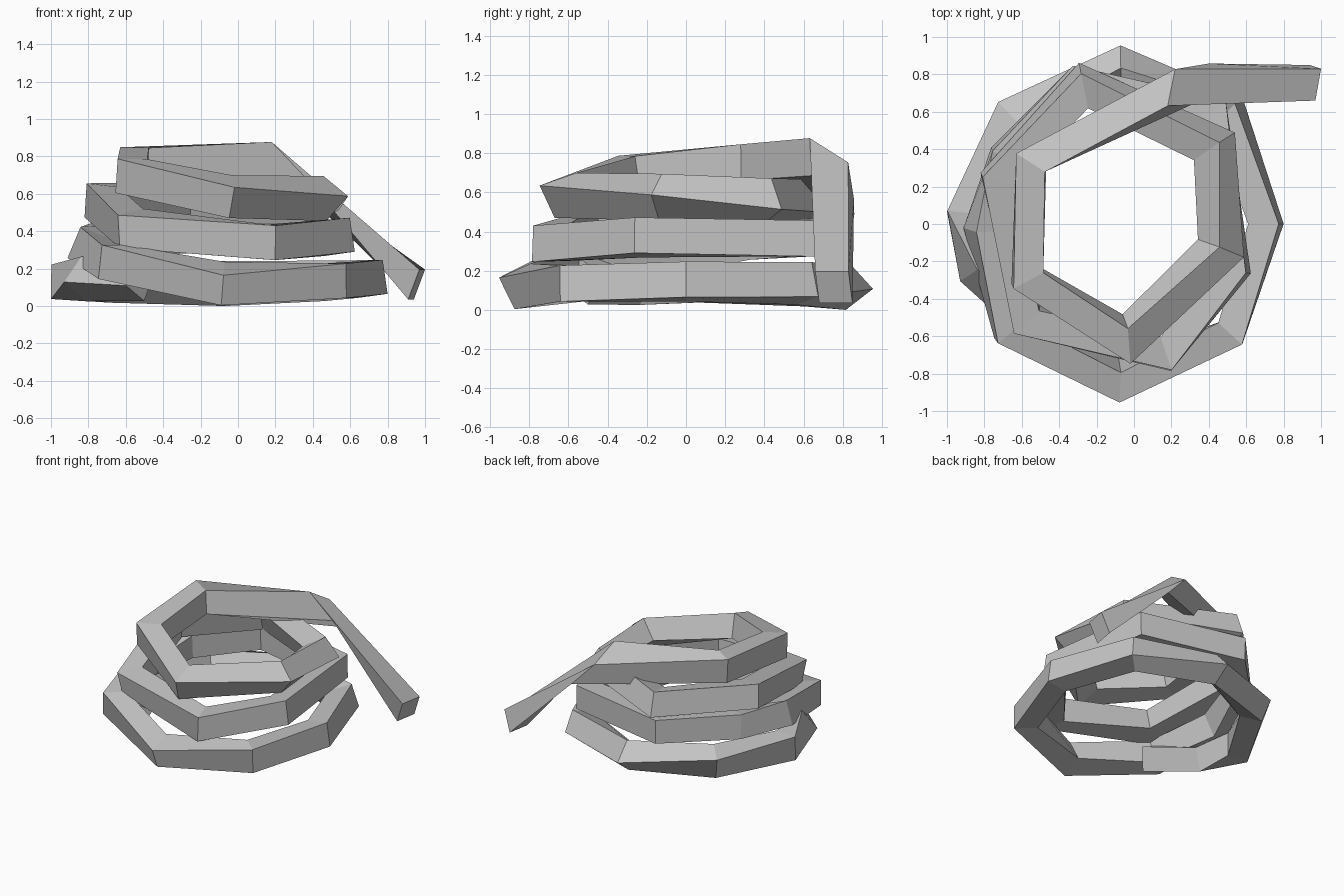
import bpy, bmesh
from math import radians, sin, cos
from mathutils import Vector

cube = bpy.data.objects.get("Cube")
if cube:
    bpy.data.objects.remove(cube, do_unlink=True)

grey = bpy.data.materials.new("rope grey")
grey.use_nodes = True
colour = (0.55, 0.55, 0.55, 1)
grey.diffuse_color = colour
grey.node_tree.nodes["Principled BSDF"].inputs["Base Color"].default_value = colour

# Rope centre line from the loose tail down to the bottom end: x, y, z, roll in degrees
PATH = [
    (.955, .755, .12, 0), (.29, .745, .725, 0),
    (-.55, .33, .76, 0), (-.57, -.29, .7, 0), (-.04, -.615, .59, 22),
    (.465, -.13, .58, 40), (.43, .415, .56, 62), (-.27, .74, .56, 75),
    (-.73, .24, .56, 84), (-.57, -.5, .42, 102), (.17, -.695, .345, 90),
    (.53, -.24, .375, 82), (.42, .6, .37, 90), (-.3, .76, .38, 90),
    (-.69, .36, .36, 85), (-.8, -.03, .315, 68), (-.67, -.57, .24, 90),
    (-.08, -.835, .125, 115), (.515, -.585, .14, 90), (.705, 0, .15, 82),
    (.5, .6, .14, 75), (-.07, .825, .125, 50), (-.65, .57, .135, 20),
    (-.915, .06, .135, 0), (-.825, -.24, .15, -38), (-.52, -.52, .15, -30),
]
HALF_W, HALF_H = .078, .092

# Sheared sections of the tail tip and tail bend: half side, half height
SHEARED = {
    0: (Vector((.015, .085, 0)), Vector((.03, -.01, .08))),
    1: (Vector((.02, .098, -.062)), Vector((-.09, -.015, .095))),
}


def axes(i, p):
    """Half side, half height, and mitre stretch for a path point."""
    if i in SHEARED:
        return *SHEARED[i], Vector(), 0
    a = (p[i] - p[i - 1]).normalized()
    b = (p[i + 1] - p[i]).normalized() if i + 1 < len(p) else a
    along = (a + b).normalized()
    out = along.cross(Vector((0, 0, 1))).normalized()
    up = out.cross(along)
    c, s = cos(radians(PATH[i][3])), sin(radians(PATH[i][3]))
    # The rope stays taller than wide however far it has twisted
    side = (out * c - up * s) * (HALF_W * c * c + HALF_H * s * s)
    top = (up * c + out * s) * (HALF_H * c * c + HALF_W * s * s)
    return side, top, (b - a).normalized(), 1 / along.dot(a) - 1


def section(bm, i):
    """Four corners of the rope at path point i."""
    p = [Vector(q[:3]) for q in PATH]
    side, top, bend, stretch = axes(i, p)
    ring = []
    for s, t in ((1, 1), (1, -1), (-1, -1), (-1, 1)):
        off = side * s + top * t
        off += bend * off.dot(bend) * stretch
        ring.append(bm.verts.new(p[i] + off))
    return ring


# Square rope swept along the coil, with flat capped ends
bm = bmesh.new()
rings = [section(bm, i) for i in range(len(PATH))]
for r, s in zip(rings, rings[1:]):
    for k in range(4):
        n = (k + 1) % 4
        bm.faces.new((r[k], r[n], s[n], s[k]))
bm.faces.new(rings[0])
bm.faces.new(rings[-1])
bmesh.ops.recalc_face_normals(bm, faces=bm.faces[:])
lowest = min(v.co.z for v in bm.verts)
bmesh.ops.translate(bm, verts=bm.verts[:], vec=(0, 0, -lowest))
mesh = bpy.data.meshes.new("coiled_rope")
bm.to_mesh(mesh)
bm.free()
mesh.materials.append(grey)
rope = bpy.data.objects.new("coiled_rope", mesh)
bpy.context.collection.objects.link(rope)
